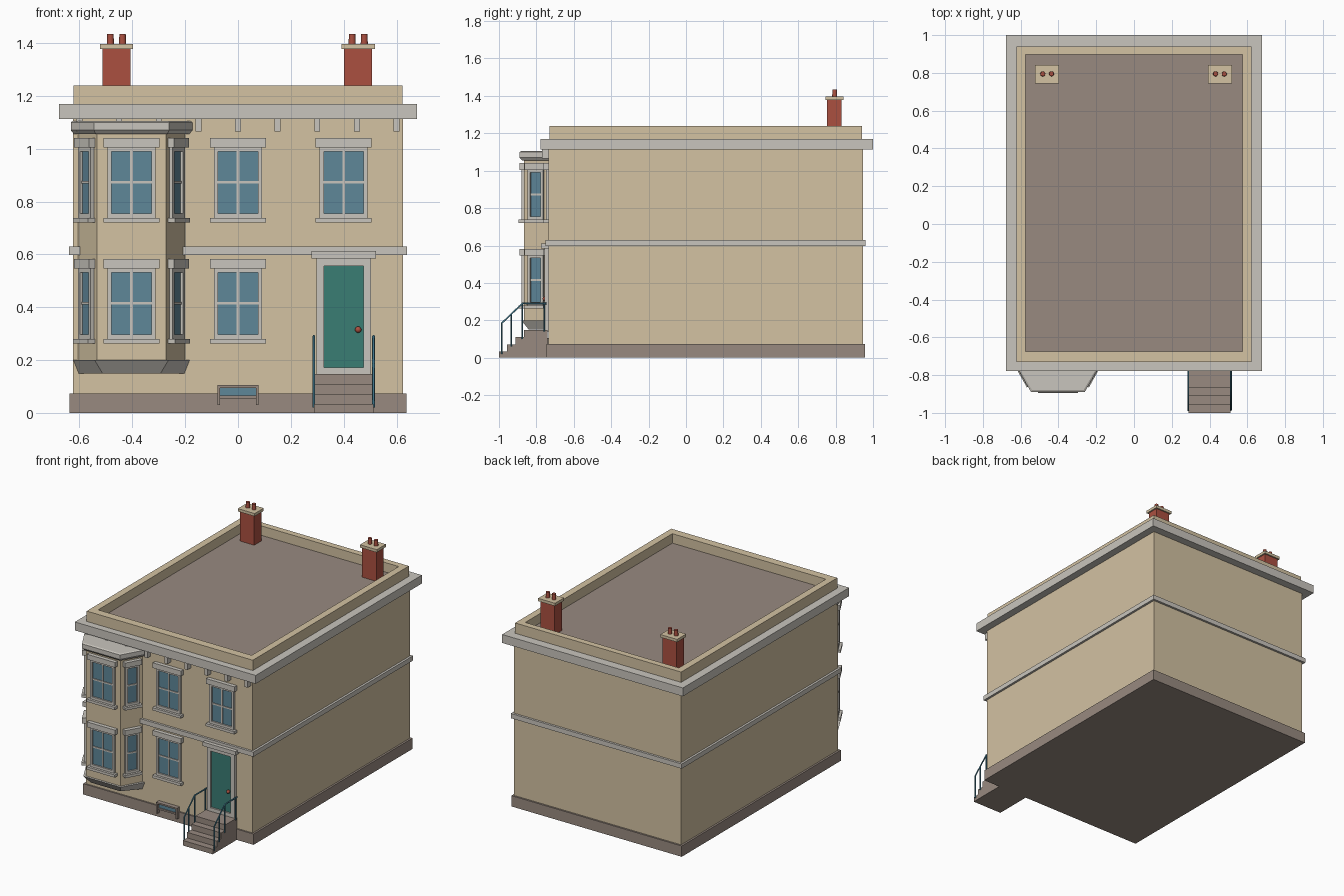
import bpy, bmesh, math
from mathutils import Matrix, Vector

cube = bpy.data.objects.get("Cube")
if cube:
    bpy.data.objects.remove(cube, do_unlink=True)


def material(name, hexcode):
    srgb = [int(hexcode[i:i + 2], 16) / 255 for i in (0, 2, 4)]
    col = [c / 12.92 if c < 0.04 else ((c + 0.055) / 1.055) ** 2.4 for c in srgb] + [1]
    m = bpy.data.materials.new(name)
    m.use_nodes = True
    m.diffuse_color = col
    m.node_tree.nodes["Principled BSDF"].inputs["Base Color"].default_value = col
    return m


WALL = material("sandy wall", "d3c2a2")
TRIM = material("pale stone trim", "c9c5bd")
STONE = material("grey brown stone", "988a80")
BRICK = material("red brick", "ab5040")
GLASS = material("blue glass", "5f8799")
DOOR = material("teal paint", "3a7d74")
RAIL = material("blue iron", "3f7488")

FRONT, BACK = -0.735, 0.945      # main wall planes
FACE = Matrix.Translation((0, FRONT, 0))


def finish(name, bm, mat, matrix=None):
    bmesh.ops.recalc_face_normals(bm, faces=bm.faces)
    me = bpy.data.meshes.new(name)
    bm.to_mesh(me)
    bm.free()
    me.materials.append(mat)
    ob = bpy.data.objects.new(name, me)
    bpy.context.collection.objects.link(ob)
    if matrix:
        ob.matrix_world = matrix
    return ob


def boxes(name, mat, spans, matrix=None):
    """Each span is x0, x1, y0, y1, z0, z1."""
    bm = bmesh.new()
    for x0, x1, y0, y1, z0, z1 in spans:
        size = Matrix.Diagonal((x1 - x0, y1 - y0, z1 - z0, 1))
        mid = Matrix.Translation(((x0 + x1) / 2, (y0 + y1) / 2, (z0 + z1) / 2))
        bmesh.ops.create_cube(bm, size=1, matrix=mid @ size)
    return finish(name, bm, mat, matrix)


def bay_prism(name, mat, rings, cx=-0.403):
    """Loft of bay outlines; each ring is half back, half front, front y, z."""
    bm = bmesh.new()
    loops = []
    for wide, narrow, y, z in rings:
        pts = [(-wide, FRONT + 0.02), (-wide, FRONT), (-narrow, y),
               (narrow, y), (wide, FRONT), (wide, FRONT + 0.02)]
        loops.append([bm.verts.new((cx + px, py, z)) for px, py in pts])
    for a, b in zip(loops, loops[1:]):
        for i in range(6):
            j = (i + 1) % 6
            bm.faces.new((a[i], a[j], b[j], b[i]))
    bm.faces.new(loops[0])
    bm.faces.new(loops[-1])
    return finish(name, bm, mat)


def window(name, matrix, z, half=0.075, bars=True):
    """Sash window with lintel and sill; z is the underside of the sill."""
    out, lip = half + 0.016, half + 0.031
    if not bars:
        lip = half + 0.026
    top, mid = z + 0.27, z + 0.153
    trim = [(-lip, lip, -0.026, 0.01, z + 0.285, z + 0.32),
            (-lip, lip, -0.03, 0.01, z, z + 0.018),
            (-out, out, -0.014, 0.01, top, z + 0.285),
            (-out, out, -0.014, 0.01, z + 0.018, z + 0.035)]
    for s in (-1, 1):
        a, b = sorted((s * half, s * out))
        trim.append((a, b, -0.014, 0.01, z + 0.018, z + 0.285))
    if bars:
        trim.append((-0.005, 0.005, -0.009, 0, z + 0.035, top))
    trim.append((-half, half, -0.009, 0, mid - 0.005, mid + 0.005))
    boxes(name + "_frame", TRIM, trim, matrix)
    boxes(name + "_glass", GLASS, [(-half, half, -0.004, 0.005, z + 0.03, top)], matrix)


# Main block, plinth and mouldings
boxes("house_walls", WALL, [(-0.625, 0.625, FRONT, BACK, 0.03, 1.13)])
boxes("plinth", STONE, [(-0.638, 0.638, -0.745, 0.957, 0, 0.073)])
boxes("belt_course", TRIM, [(-0.64, 0.64, -0.75, 0.96, 0.598, 0.63)])
boxes("cornice", TRIM, [(-0.677, 0.677, -0.778, 1.0, 1.113, 1.17)])
boxes("cornice_brackets", TRIM,
      [(i * 0.15 - 0.011, i * 0.15 + 0.011, -0.77, FRONT + 0.01, 1.066, 1.115)
       for i in range(-4, 5)])

# Flat roof inside a parapet
boxes("flat_roof", STONE, [(-0.6, 0.6, -0.7, 0.92, 1.15, 1.176)])
boxes("parapet", WALL, [(-0.622, -0.575, -0.73, 0.94, 1.16, 1.24),
                        (0.575, 0.622, -0.73, 0.94, 1.16, 1.24),
                        (-0.575, 0.575, -0.73, -0.675, 1.16, 1.24),
                        (-0.575, 0.575, 0.898, 0.94, 1.16, 1.24)])

# Chimneys
for side, cx in (("right", -0.46), ("left", 0.455)):
    boxes(side + "_chimney", BRICK, [(cx - 0.053, cx + 0.053, 0.755, 0.832, 1.16, 1.378)])
    boxes(side + "_chimney_cap", WALL, [(cx - 0.063, cx + 0.063, 0.745, 0.842, 1.378, 1.397)])
    bm = bmesh.new()
    for dx in (-0.023, 0.023):
        bmesh.ops.create_cone(bm, cap_ends=True, segments=16, radius1=0.014, radius2=0.012,
                              depth=0.05, matrix=Matrix.Translation((cx + dx, 0.795, 1.41)))
    pots = finish(side + "_chimney_pots", bm, BRICK)
    for p in pots.data.polygons:
        p.use_smooth = len(p.vertices) == 4

# Bay with base and cap
bay_prism("bay_walls", WALL, [(0.203, 0.13, -0.865, 0.19), (0.203, 0.13, -0.865, 1.07)])
bay_prism("bay_base", TRIM, [(0.2, 0.11, -0.84, 0.15), (0.22, 0.14, -0.88, 0.2)])
bay_prism("bay_cap", TRIM, [(0.218, 0.135, -0.876, 1.055), (0.23, 0.142, -0.89, 1.07),
                            (0.23, 0.142, -0.89, 1.1), (0.222, 0.136, -0.88, 1.105)])

# Windows on both floors
for floor, z in (("lower", 0.262), ("upper", 0.72)):
    window(floor + "_middle_window", FACE, z)
    window(floor + "_bay_front_window", Matrix.Translation((-0.403, -0.865, 0)), z)
    for side, s in (("right", -1), ("left", 1)):
        turn = s * math.atan2(0.13, 0.073)
        place = Matrix.Translation((-0.403 + s * 0.1665, -0.8, 0)) @ Matrix.Rotation(turn, 4, "Z")
        window(floor + "_bay_" + side + "_window", place, z, 0.032, False)
window("upper_left_window", Matrix.Translation((0.4, FRONT, 0)), 0.72)

# Basement light
boxes("basement_frame", STONE, [(-0.078, 0.078, -0.765, -0.73, 0.095, 0.105),
                                (-0.078, 0.078, -0.757, -0.73, 0.055, 0.066),
                                (-0.078, -0.068, -0.765, -0.73, 0.03, 0.1),
                                (0.068, 0.078, -0.765, -0.73, 0.03, 0.1)])
boxes("basement_glass", GLASS, [(-0.07, 0.07, -0.75, -0.73, 0.06, 0.1)])

# Front door
boxes("door_surround", TRIM, [(0.297, 0.325, -0.757, -0.73, 0.14, 0.587),
                              (0.475, 0.503, -0.757, -0.73, 0.14, 0.587),
                              (0.325, 0.475, -0.757, -0.73, 0.556, 0.587),
                              (0.325, 0.475, -0.757, -0.73, 0.14, 0.172),
                              (0.278, 0.523, -0.775, -0.73, 0.585, 0.612)])
boxes("door_panel", DOOR, [(0.32, 0.48, -0.745, -0.73, 0.16, 0.56)])
bm = bmesh.new()
bmesh.ops.create_uvsphere(bm, u_segments=12, v_segments=8, radius=0.012,
                          matrix=Matrix.Translation((0.455, -0.755, 0.315)))
for f in bm.faces:
    f.smooth = True
finish("door_knob", bm, BRICK)

# Steps
boxes("front_steps", STONE, [(0.288, 0.512, -0.866 - 0.045 * i, -0.74, 0, 0.148 - 0.038 * i)
                             for i in range(4)])


# Railings
def railing(name, x):
    cu = bpy.data.curves.new(name, "CURVE")
    cu.dimensions = "3D"
    cu.bevel_depth = 0.005
    cu.bevel_resolution = 1
    cu.use_fill_caps = True
    paths = [[(-0.985, 0.02), (-0.985, 0.185), (-0.875, 0.29), (-0.745, 0.29)],
             [(-0.935, 0.06), (-0.935, 0.232)],
             [(-0.875, 0.1), (-0.875, 0.29)],
             [(-0.758, 0.14), (-0.758, 0.29)]]
    for path in paths:
        sp = cu.splines.new("POLY")
        sp.points.add(len(path) - 1)
        for p, (y, z) in zip(sp.points, path):
            p.co = (x, y, z, 1)
    cu.materials.append(RAIL)
    bpy.context.collection.objects.link(bpy.data.objects.new(name, cu))


railing("right_railing", 0.287)
railing("left_railing", 0.513)
